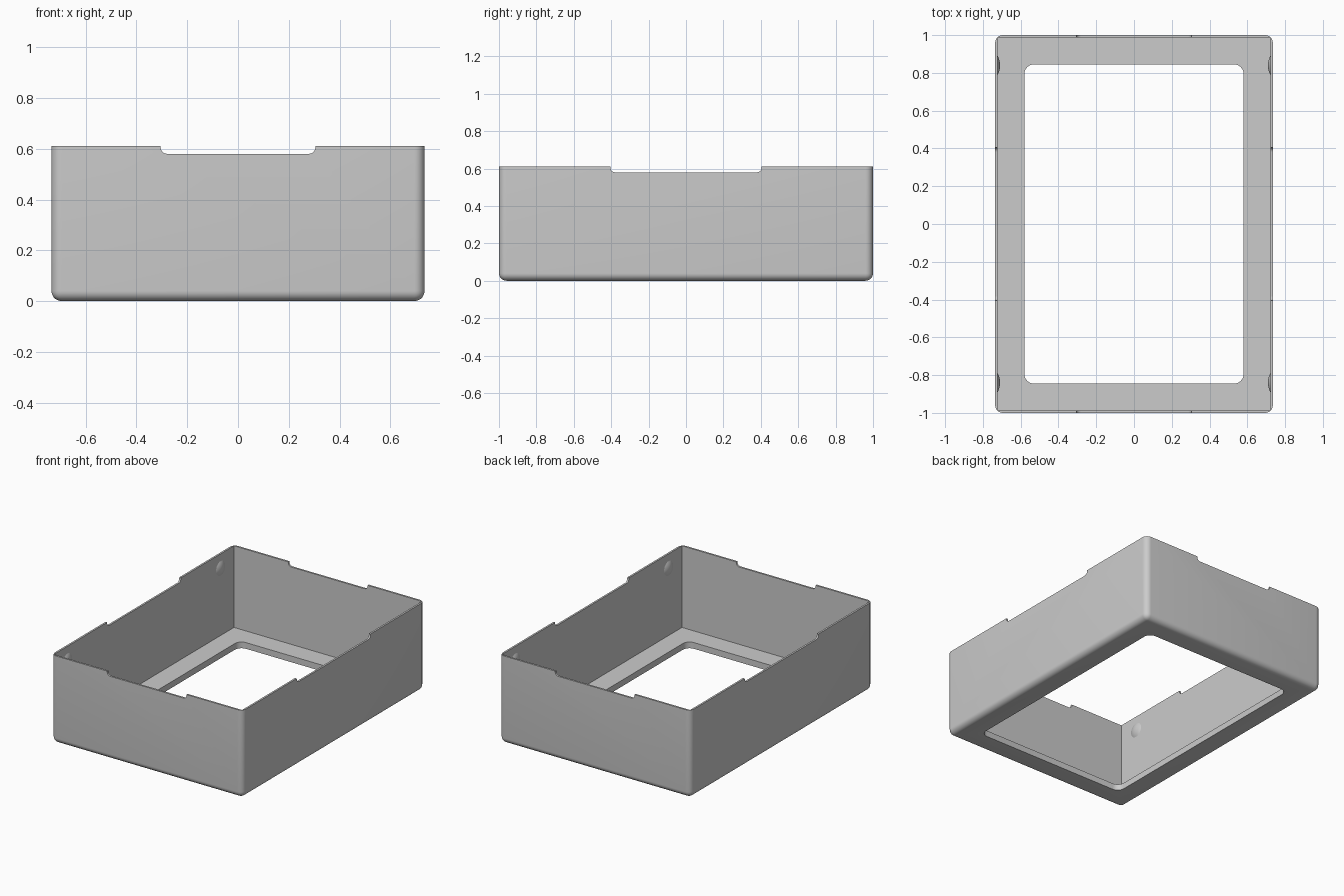
import bpy, bmesh, math
from mathutils import Vector

if "Cube" in bpy.data.objects:
    bpy.data.objects.remove(bpy.data.objects["Cube"])

W, D, H = 0.735, 1.0, 0.61      # half width, half depth, height
WALL, FLOOR, R = 0.013, 0.043, 0.04

grey = bpy.data.materials.new("plain grey")
grey.diffuse_color = (0.6, 0.6, 0.6, 1)
grey.use_nodes = True
grey.node_tree.nodes["Principled BSDF"].inputs["Base Color"].default_value = grey.diffuse_color


def make_object(name, bm):
    bmesh.ops.recalc_face_normals(bm, faces=bm.faces[:])
    mesh = bpy.data.meshes.new(name)
    bm.to_mesh(mesh)
    bm.free()
    mesh.materials.append(grey)
    obj = bpy.data.objects.new(name, mesh)
    bpy.context.collection.objects.link(obj)
    return obj


def prism(name, half, low, high, r, start, end, place, seg=6):
    """Rounded rectangle (u, v) extruded from start to end along w."""
    pts = []
    for cu, cv, a0 in ((half - r, high - r, 0), (r - half, high - r, 90),
                       (r - half, low + r, 180), (half - r, low + r, 270)):
        for i in range(seg + 1 if r else 1):
            a = math.radians(a0 + 90 * i / seg)
            pts.append((cu + r * math.cos(a), cv + r * math.sin(a)))
    bm = bmesh.new()
    face = bm.faces.new([bm.verts.new(place(u, v, start)) for u, v in pts])
    ext = bmesh.ops.extrude_face_region(bm, geom=[face])
    shift = Vector(place(0, 0, end)) - Vector(place(0, 0, start))
    verts = [g for g in ext["geom"] if isinstance(g, bmesh.types.BMVert)]
    bmesh.ops.translate(bm, verts=verts, vec=shift)
    return make_object(name, bm)


# Outer tray block: rounded upright and bottom edges, sharp top rim
bm = bmesh.new()
bmesh.ops.create_cube(bm, size=1)
for v in bm.verts:
    v.co = (v.co.x * 2 * W, v.co.y * 2 * D, (v.co.z + 0.5) * H)
edges = [e for e in bm.edges if min(v.co.z for v in e.verts) < 0.01]
bmesh.ops.bevel(bm, geom=edges, offset=R, segments=7, profile=0.5,
                affect='EDGES', clamp_overlap=True)
tray = make_object("tray", bm)

# Cutters: cavity, floor opening, and shallow rim notches on all four sides
flat = lambda u, v, w: (u, v, w)
along_y = lambda u, v, w: (u, w, v)
along_x = lambda u, v, w: (w, u, v)
cutters = [
    prism("cavity_cutter", W - WALL, -D + WALL, D - WALL, 0, FLOOR, 1, flat),
    prism("opening_cutter", 0.58, -0.845, 0.845, 0.05, -0.2, 0.3, flat),
    prism("front_back_notch_cutter", 0.305, 0.58, 0.9, 0.025, -1.3, 1.3, along_y),
    prism("side_notch_cutter", 0.405, 0.58, 0.9, 0.025, -1.2, 1.2, along_x),
]
bpy.context.view_layer.objects.active = tray
for c in cutters:
    c.hide_render = True
    mod = tray.modifiers.new("cut", 'BOOLEAN')
    mod.operation, mod.solver, mod.object = 'DIFFERENCE', 'EXACT', c
    bpy.ops.object.modifier_apply(modifier=mod.name)
for c in cutters:
    bpy.data.objects.remove(c)

# Domed snap bumps on the inner faces of the long walls
parts = [tray]
r, h = 0.05, 0.013
big = (r * r + h * h) / (2 * h)
sweep = math.asin(r / big)
for sx in (-1, 1):
    for sy in (-1, 1):
        bm = bmesh.new()
        prof = [(big * math.cos(sweep * i / 6) - big + h, big * math.sin(sweep * i / 6))
                for i in range(7)] + [(-0.003, r), (-0.003, 0)]
        vs = [bm.verts.new((a, b, 0)) for a, b in prof]
        es = [bm.edges.new(p) for p in zip(vs, vs[1:])]
        bmesh.ops.spin(bm, geom=vs + es, cent=(0, 0, 0), axis=(1, 0, 0),
                       angle=math.tau, steps=32)
        bmesh.ops.remove_doubles(bm, verts=bm.verts[:], dist=1e-5)
        for v in bm.verts:
            v.co = (sx * (W - WALL - v.co.x), sy * 0.84 + v.co.y, 0.51 + v.co.z)
        side = "right" if sx > 0 else "left"
        end = "back" if sy > 0 else "front"
        parts.append(make_object(f"snap_bump_{side}_{end}", bm))

# Smooth shading with sharp creases kept
bpy.context.view_layer.update()
for o in parts:
    o.select_set(True)
bpy.context.view_layer.objects.active = tray
bpy.ops.object.shade_smooth_by_angle(angle=math.radians(30))
